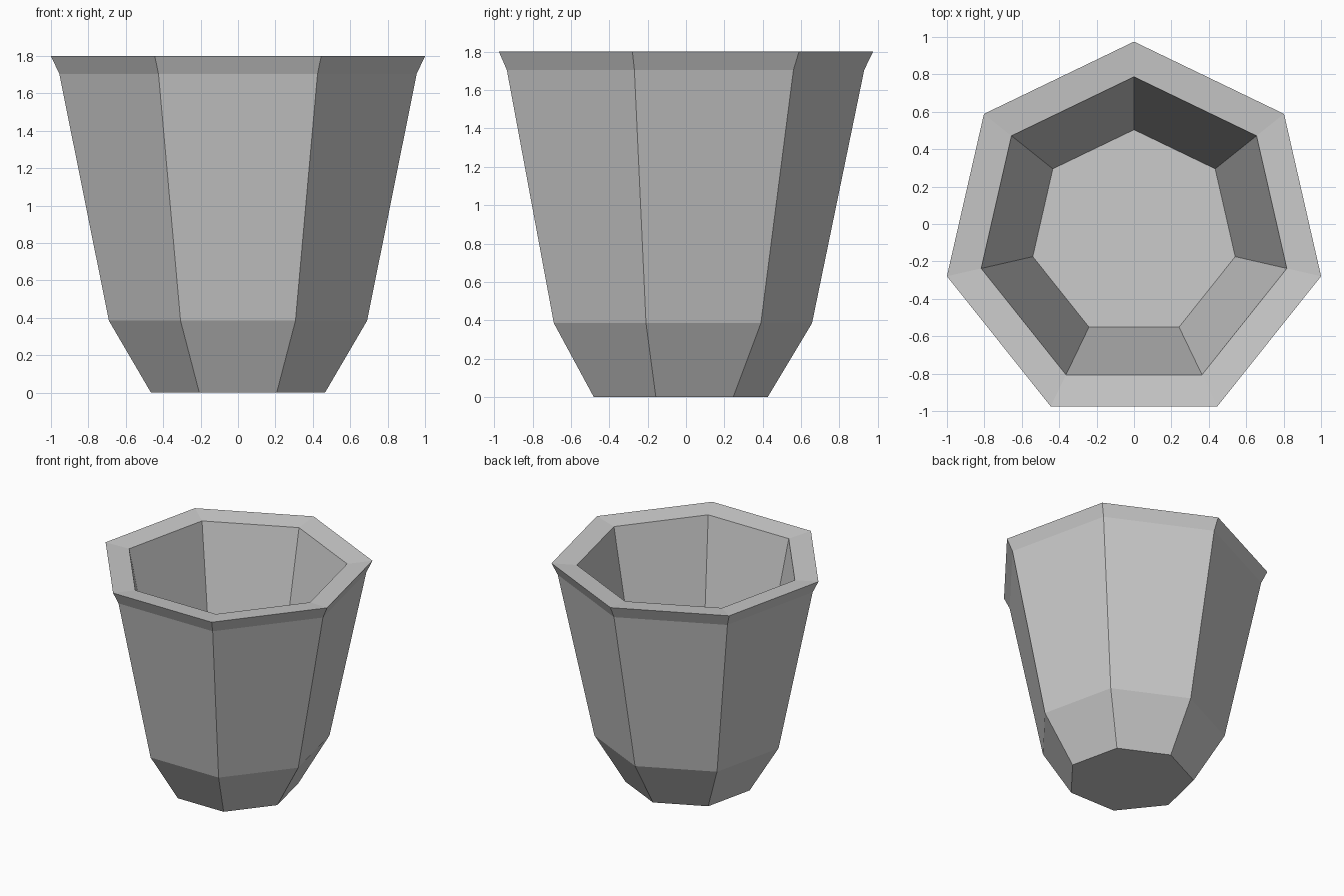
import bpy
import bmesh
from math import cos, sin, pi

SIDES = 7
CENTRE_Y = -0.051

default = bpy.data.objects.get("Cube")
if default:
    bpy.data.objects.remove(default, do_unlink=True)

# Plain grey clay
clay = bpy.data.materials.new("grey_clay")
clay.use_nodes = True
colour = (0.6, 0.6, 0.6, 1)
clay.diffuse_color = colour
clay.node_tree.nodes["Principled BSDF"].inputs["Base Color"].default_value = colour

# Wall section as (radius, height): foot, belly, lip, inner rim, inner floor
profile = [(0.477, 0), (0.708, 0.385), (0.98, 1.705), (1.026, 1.8),
           (0.838, 1.78), (0.555, 0.4)]


def ring(bm, radius, z):
    """One seven-sided ring with a corner pointing to the back."""
    angles = [pi / 2 + 2 * pi * i / SIDES for i in range(SIDES)]
    return [bm.verts.new((radius * cos(a), CENTRE_Y + radius * sin(a), z))
            for a in angles]


# Hollow pot: bridge each ring to the next, then close base and floor
bm = bmesh.new()
rings = [ring(bm, r, z) for r, z in profile]
for low, high in zip(rings, rings[1:]):
    for i in range(SIDES):
        j = (i + 1) % SIDES
        bm.faces.new((low[i], low[j], high[j], high[i]))
bm.faces.new(rings[0][::-1])
bm.faces.new(rings[-1])
bmesh.ops.recalc_face_normals(bm, faces=bm.faces)

mesh = bpy.data.meshes.new("pot")
bm.to_mesh(mesh)
bm.free()
mesh.materials.append(clay)
pot = bpy.data.objects.new("pot", mesh)
bpy.context.collection.objects.link(pot)
